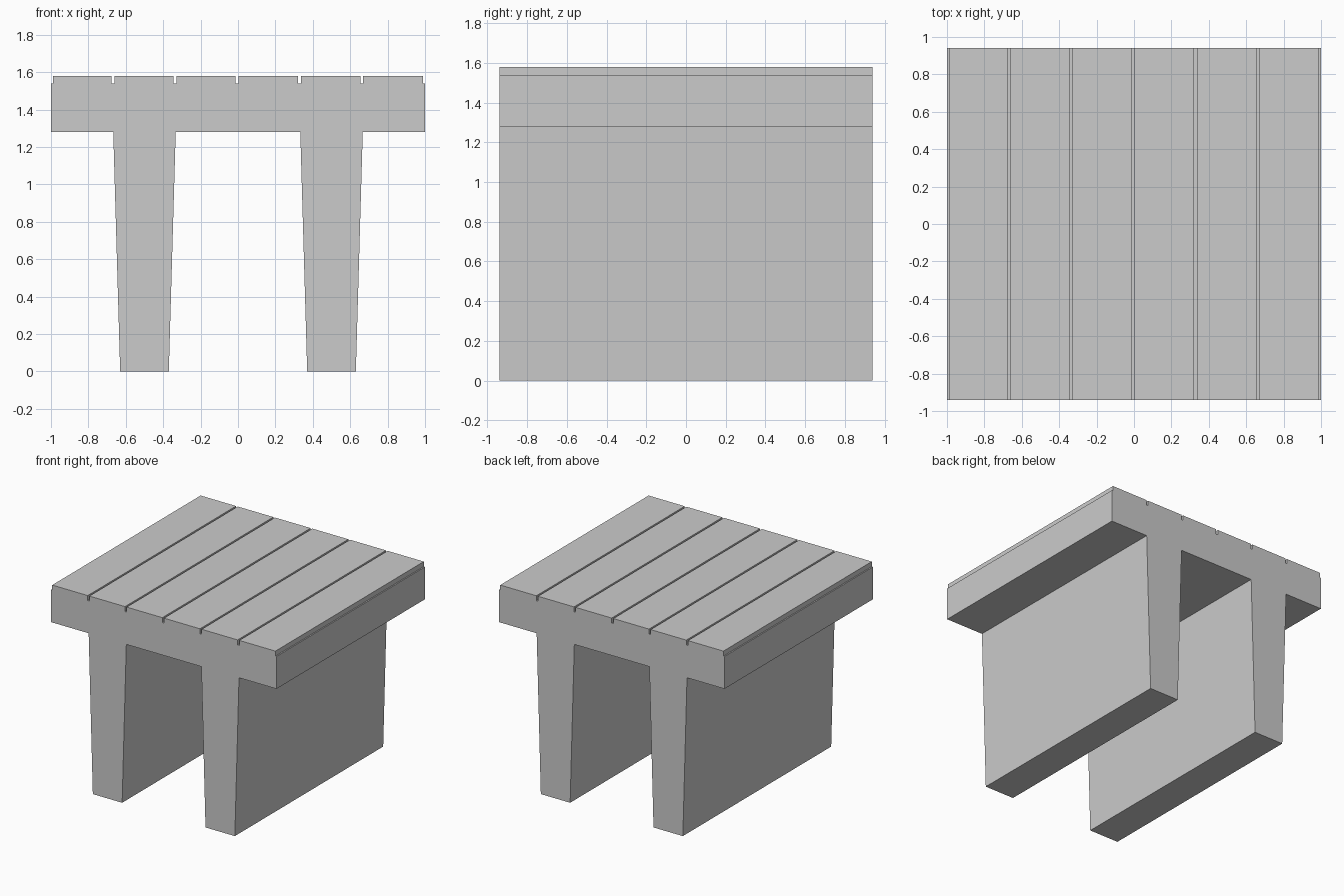
import bpy, bmesh

if "Cube" in bpy.data.objects:
    bpy.data.objects.remove(bpy.data.objects["Cube"])

HALF_LEN = 0.94      # half depth along y
TOP, GROOVE, DECK = 1.58, 1.54, 1.28
HW = 0.0075          # half width of a groove


def extrude_profile(name, points):
    """Extrude an x/z outline along y."""
    bm = bmesh.new()
    face = bm.faces.new([bm.verts.new((x, -HALF_LEN, z)) for x, z in points])
    res = bmesh.ops.extrude_face_region(bm, geom=[face])
    verts = [g for g in res["geom"] if isinstance(g, bmesh.types.BMVert)]
    bmesh.ops.translate(bm, verts=verts, vec=(0, 2 * HALF_LEN, 0))
    bmesh.ops.recalc_face_normals(bm, faces=bm.faces)
    mesh = bpy.data.meshes.new(name)
    bm.to_mesh(mesh)
    bm.free()
    obj = bpy.data.objects.new(name, mesh)
    bpy.context.collection.objects.link(obj)
    return obj


# Underside: flat deck with two tapered stems
outline = [(-1, DECK)]
for cx in (-0.5, 0.5):
    outline += [(cx - 0.167, DECK), (cx - 0.13, 0), (cx + 0.13, 0), (cx + 0.167, DECK)]
outline += [(1, DECK)]

# Top side, right to left: edge rebates and five grooves
outline += [(1, GROOVE), (0.99, GROOVE), (0.99, TOP)]
for gx in (0.662, 0.328, -0.006, -0.337, -0.668):
    outline += [(gx + HW, TOP), (gx + HW, GROOVE), (gx - HW, GROOVE), (gx - HW, TOP)]
outline += [(-0.99, TOP), (-0.99, GROOVE), (-1, GROOVE)]

extrude_profile("double_tee_deck_section", outline)
